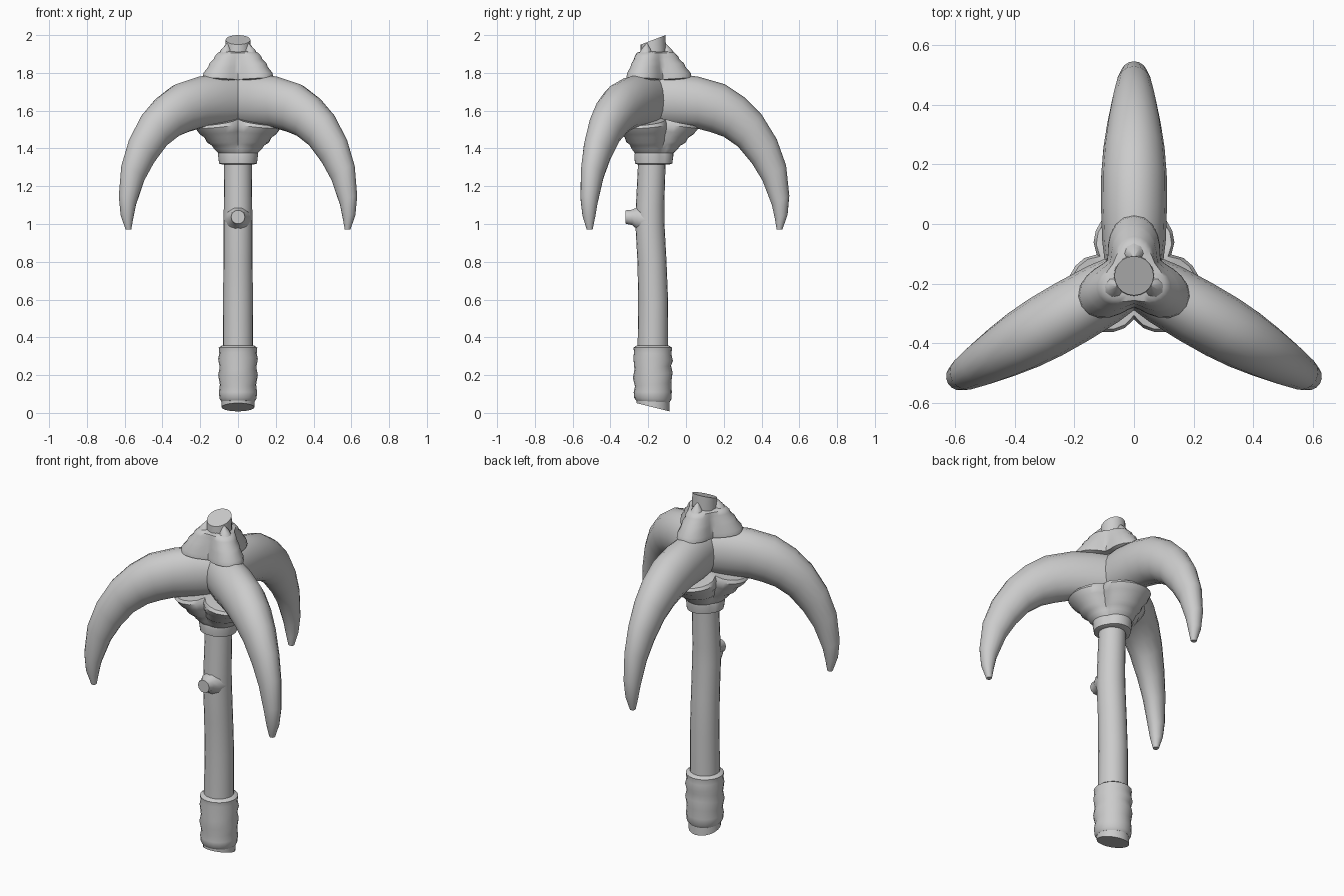
import bpy, bmesh
from math import sin, cos, pi, radians
from mathutils import Vector

AXIS_Y = -0.175
CLAW_ANGLES = [radians(a) for a in (90, 210, 330)]


def loft(name, rings, angle=40):
    """Skin a list of closed rings, cap both ends and smooth the shading."""
    bm = bmesh.new()
    vs = [[bm.verts.new(p) for p in ring] for ring in rings]
    n = len(vs[0])
    for a, b in zip(vs, vs[1:]):
        for i in range(n):
            j = (i + 1) % n
            bm.faces.new((a[i], a[j], b[j], b[i]))
    bm.faces.new(vs[0])
    bm.faces.new(vs[-1])
    bmesh.ops.recalc_face_normals(bm, faces=bm.faces)
    me = bpy.data.meshes.new(name)
    bm.to_mesh(me)
    bm.free()
    ob = bpy.data.objects.new(name, me)
    bpy.context.collection.objects.link(ob)
    bpy.context.view_layer.objects.active = ob
    ob.select_set(True)
    bpy.ops.object.shade_smooth_by_angle(angle=radians(angle))
    ob.select_set(False)
    return ob


def round_ring(z, y, r, tilt=0.0, n=20):
    return [(r * cos(2 * pi * i / n), y + r * sin(2 * pi * i / n),
             z + tilt * sin(2 * pi * i / n)) for i in range(n)]


def lobed_ring(z_gap, r_gap, z_claw, r_claw, power, n=36):
    """Three-lobed ring, reaching out under or over each claw."""
    pts = []
    for i in range(n):
        a = pi / 2 + 2 * pi * i / n
        t = ((1 + cos(3 * (a - pi / 2))) / 2) ** power
        r = r_gap + (r_claw - r_gap) * t
        pts.append((r * cos(a), AXIS_Y + r * sin(a), z_gap + (z_claw - z_gap) * t))
    return pts


# Slightly bent handle with slanted cut ends
loft("handle", [round_ring(*p) for p in (
    (0.03, -0.175, 0.087, -0.022), (0.08, -0.176, 0.087), (0.35, -0.176, 0.08),
    (0.6, -0.174, 0.079), (0.8, -0.18, 0.077), (1.0, -0.191, 0.077),
    (1.1, -0.19, 0.075), (1.32, -0.181, 0.073), (1.6, -0.176, 0.071),
    (1.9, -0.174, 0.068), (1.975, -0.174, 0.066, 0.025))])

# Wavy grip wrap
loft("grip_wrap", [round_ring(*p) for p in (
    (0.06, -0.176, 0.088, -0.005), (0.075, -0.176, 0.098, -0.005), (0.11, -0.176, 0.101),
    (0.15, -0.174, 0.096, 0.01), (0.2, -0.176, 0.105, 0.015), (0.24, -0.176, 0.097, 0.01),
    (0.285, -0.174, 0.105, -0.01), (0.315, -0.176, 0.099, -0.005),
    (0.345, -0.176, 0.102), (0.357, -0.176, 0.085))])

# Cut twig stub on the front
stub = []
for y, z, r in ((-0.21, 1.02, 0.075), (-0.26, 1.03, 0.06), (-0.285, 1.035, 0.043), (-0.32, 1.037, 0.037)):
    stub.append([(r * cos(2 * pi * i / 10), y, z + r * sin(2 * pi * i / 10)) for i in range(10)])
loft("twig_stub", stub)

# Three curved claws: outer r, z / inner r, z / half width
CLAW = (
    (0.02, 1.79, 0.02, 1.52, 0.095), (0.12, 1.795, 0.12, 1.51, 0.107),
    (0.24, 1.78, 0.235, 1.505, 0.111), (0.38, 1.74, 0.305, 1.487, 0.110),
    (0.485, 1.67, 0.375, 1.462, 0.103), (0.575, 1.58, 0.45, 1.41, 0.090),
    (0.655, 1.45, 0.525, 1.32, 0.074), (0.705, 1.31, 0.58, 1.23, 0.060),
    (0.722, 1.15, 0.63, 1.10, 0.046), (0.713, 1.05, 0.645, 1.03, 0.034),
    (0.685, 0.97, 0.655, 0.972, 0.016))
for k, ang in enumerate(CLAW_ANGLES):
    out = Vector((cos(ang), sin(ang), 0))
    side = Vector((-sin(ang), cos(ang), 0))
    rings = []
    for ro, zo, ri, zi, w in CLAW:
        o = out * ro + Vector((0, AXIS_Y, zo))
        i_ = out * ri + Vector((0, AXIS_Y, zi))
        mid, half = (o + i_) / 2, (o - i_) / 2
        rings.append([mid + half * cos(2 * pi * j / 16) + side * w * sin(2 * pi * j / 16)
                      for j in range(16)])
    loft(f"claw_{k + 1}", rings)

# Flared wrap under the claws
loft("lower_binding", [lobed_ring(*p, 0.4) for p in (
    (1.315, 0.080, 1.315, 0.085), (1.32, 0.094, 1.32, 0.102), (1.36, 0.096, 1.36, 0.108),
    (1.375, 0.092, 1.375, 0.108), (1.40, 0.105, 1.395, 0.130), (1.425, 0.110, 1.415, 0.145),
    (1.44, 0.122, 1.43, 0.172), (1.47, 0.126, 1.455, 0.186), (1.49, 0.140, 1.475, 0.215),
    (1.53, 0.145, 1.505, 0.240), (1.555, 0.132, 1.52, 0.230), (1.56, 0.06, 1.54, 0.12))])

# Stepped wrap over the claws
loft("upper_binding", [lobed_ring(*p, 0.85) for p in (
    (1.765, 0.05, 1.75, 0.15), (1.765, 0.105, 1.775, 0.205), (1.79, 0.104, 1.80, 0.200),
    (1.83, 0.094, 1.832, 0.172), (1.845, 0.093, 1.850, 0.165), (1.87, 0.087, 1.872, 0.140),
    (1.885, 0.085, 1.888, 0.134), (1.905, 0.082, 1.908, 0.112), (1.912, 0.06, 1.915, 0.08))])

# Small pointed folds leaning on the handle top
for k, ang in enumerate(CLAW_ANGLES):
    out = Vector((cos(ang), sin(ang), 0))
    side = Vector((-sin(ang), cos(ang), 0))
    rings = []
    for r, z, s in ((0.08, 1.89, 0.042), (0.073, 1.925, 0.026), (0.064, 1.955, 0.004)):
        c = out * r + Vector((0, AXIS_Y, z))
        rings.append([c + (out * cos(2 * pi * j / 8) + side * sin(2 * pi * j / 8)) * s
                      for j in range(8)])
    loft(f"binding_fold_{k + 1}", rings)
